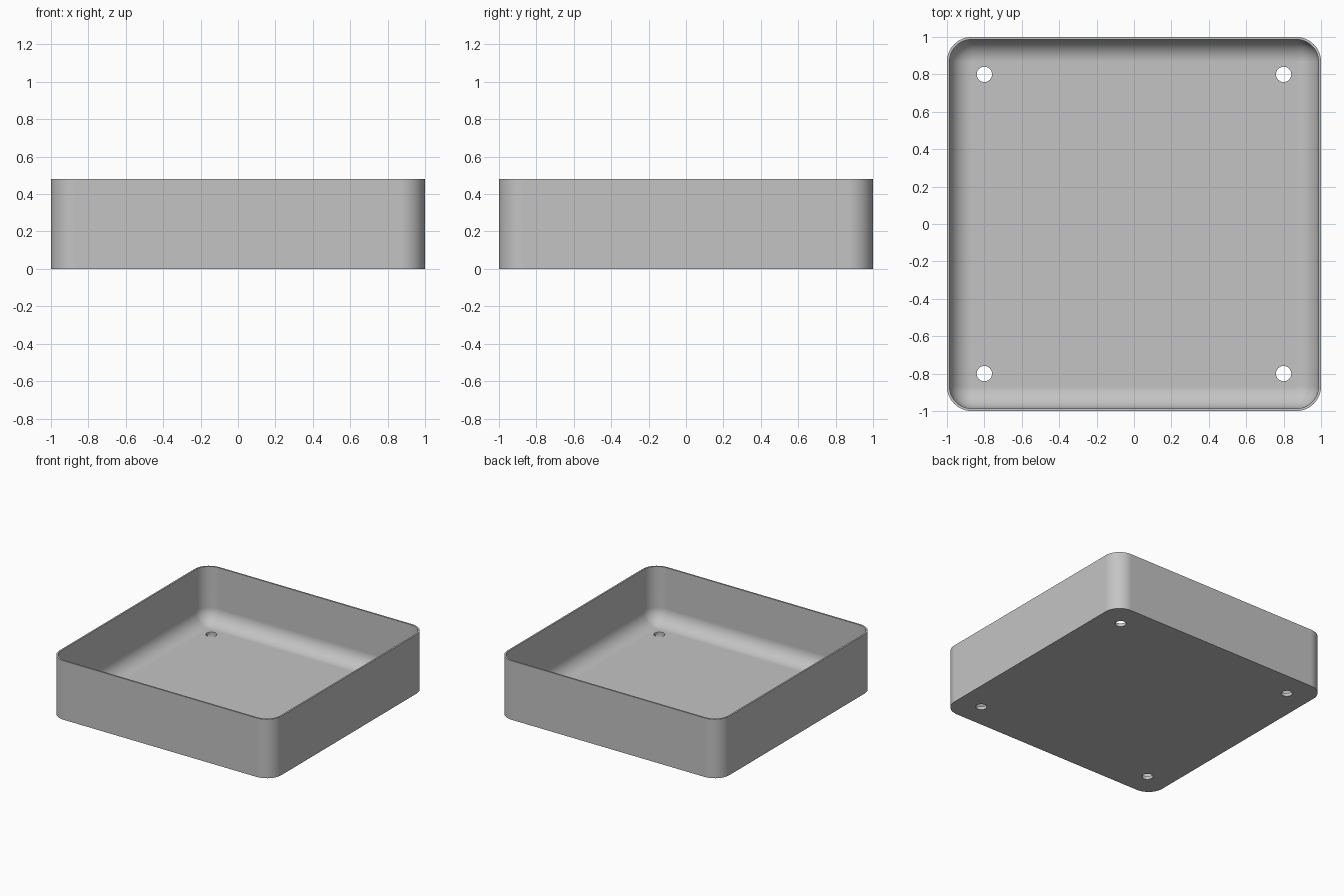
import bpy
import bmesh
from math import sin, cos, pi, radians

if "Cube" in bpy.data.objects:
    bpy.data.objects.remove(bpy.data.objects["Cube"])

HALF, HEIGHT = 1.0, 0.48
CORNER, WALL, FLOOR = 0.133, 0.0133, 0.0267
HOLE_POS, HOLE_RADIUS = 0.8, 0.041
STEPS = 12  # segments per rounded corner

grey = bpy.data.materials.new("light grey")
grey.use_nodes = True
colour = (0.55, 0.55, 0.55, 1)
grey.diffuse_color = colour
grey.node_tree.nodes["Principled BSDF"].inputs["Base Color"].default_value = colour


def rounded_ring(bm, inset, z):
    """Square loop with rounded corners, shrunk inwards by inset."""
    centre, radius = HALF - CORNER, CORNER - inset
    verts = []
    for quarter, (sx, sy) in enumerate([(1, 1), (-1, 1), (-1, -1), (1, -1)]):
        for i in range(STEPS + 1):
            a = (quarter + i / STEPS) * pi / 2
            verts.append(bm.verts.new((sx * centre + radius * cos(a),
                                       sy * centre + radius * sin(a), z)))
    return verts


# Tray profile: outer wall, rim, inner wall, then the fillet down to the floor
fillet = CORNER - WALL
profile = [(0, 0), (0, HEIGHT), (WALL, HEIGHT)]
for i in range(STEPS + 1):
    a = i / STEPS * pi / 2
    profile.append((WALL + fillet * (1 - cos(a)), FLOOR + fillet * (1 - sin(a))))

bm = bmesh.new()
rings = [rounded_ring(bm, inset, z) for inset, z in profile]
for low, high in zip(rings, rings[1:]):
    for i in range(len(low)):
        j = (i + 1) % len(low)
        bm.faces.new((low[i], low[j], high[j], high[i]))
bm.faces.new(rings[0][::-1])
bm.faces.new(rings[-1])
bmesh.ops.remove_doubles(bm, verts=bm.verts, dist=1e-5)
bmesh.ops.recalc_face_normals(bm, faces=bm.faces)
mesh = bpy.data.meshes.new("tray")
bm.to_mesh(mesh)
bm.free()
tray = bpy.data.objects.new("tray", mesh)
bpy.context.collection.objects.link(tray)
mesh.materials.append(grey)
bpy.context.view_layer.objects.active = tray

# Four drilled holes near the floor corners
for sx in (-1, 1):
    for sy in (-1, 1):
        bpy.ops.mesh.primitive_cylinder_add(
            vertices=32, radius=HOLE_RADIUS, depth=0.2,
            location=(sx * HOLE_POS, sy * HOLE_POS, 0))
        cutter = bpy.context.object
        cutter.name = "hole_cutter"
        cutter.hide_render = True
        cutter.data.materials.append(grey)
        cut = tray.modifiers.new("hole", "BOOLEAN")
        cut.operation, cut.solver, cut.object = "DIFFERENCE", "EXACT", cutter
        bpy.context.view_layer.objects.active = tray
        bpy.ops.object.modifier_apply(modifier=cut.name)
        bpy.data.objects.remove(cutter)

# Smooth rounded surfaces, crisp rim and base
bpy.ops.object.select_all(action="DESELECT")
tray.select_set(True)
bpy.context.view_layer.objects.active = tray
bpy.ops.object.shade_smooth_by_angle(angle=radians(35))
weighted = tray.modifiers.new("weighted_normals", "WEIGHTED_NORMAL")
weighted.keep_sharp = True
